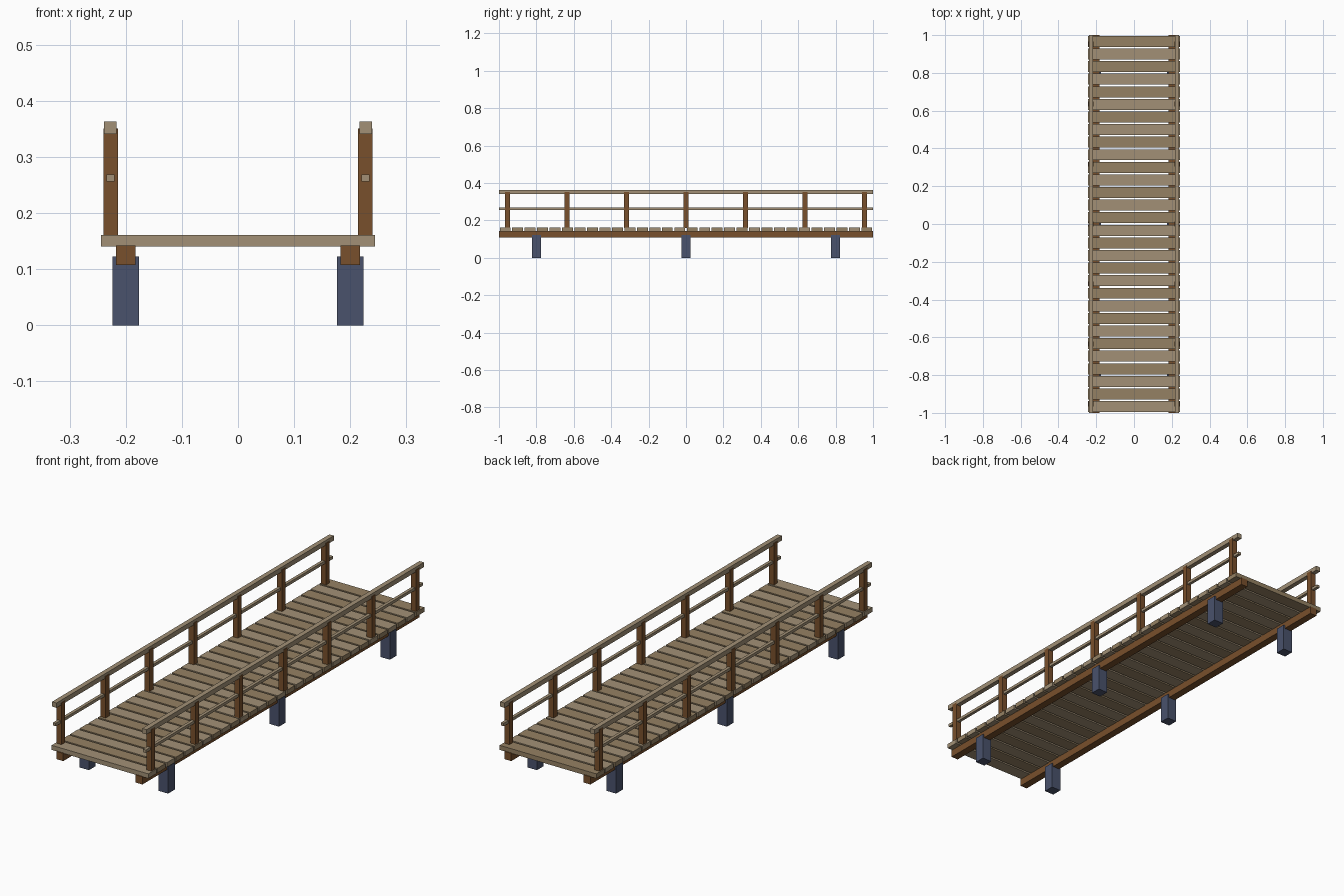
import bpy

if "Cube" in bpy.data.objects:
    bpy.data.objects.remove(bpy.data.objects["Cube"])


def material(name, rgb):
    m = bpy.data.materials.new(name)
    m.diffuse_color = (*rgb, 1)
    m.use_nodes = True
    m.node_tree.nodes["Principled BSDF"].inputs["Base Color"].default_value = m.diffuse_color
    return m


light_wood = material("light_wood", (0.36, 0.28, 0.18))
mid_wood = material("mid_wood", (0.30, 0.22, 0.125))
brown_wood = material("brown_wood", (0.19, 0.08, 0.025))
slate = material("slate", (0.068, 0.085, 0.15))


def box(name, x, y, z, mat):
    """Box from (min, max) ranges on each axis."""
    bpy.ops.mesh.primitive_cube_add(size=1, location=[sum(r) / 2 for r in (x, y, z)])
    o = bpy.context.object
    o.name = name
    o.scale = [r[1] - r[0] for r in (x, y, z)]
    bpy.ops.object.transform_apply(location=False, rotation=False, scale=True)
    o.data.materials.append(mat)
    return o


def span(centre, width):
    return (centre - width / 2, centre + width / 2)


# Deck planks with narrow gaps
PLANKS = 30
pitch = 2 / PLANKS
for i in range(PLANKS):
    y = -1 + pitch * (i + 0.5)
    box(f"deck_plank_{i + 1}", (-0.244, 0.244), span(y, 0.058), (0.14, 0.161),
        mid_wood if i % 2 else light_wood)

for side, s in (("left", -1), ("right", 1)):
    # Long beam under the deck
    box(f"{side}_beam", span(s * 0.2, 0.035), (-1, 1), (0.107, 0.142), brown_wood)

    # Supporting piers
    for i, y in enumerate((-0.8, 0, 0.8)):
        box(f"{side}_pier_{i + 1}", span(s * 0.2, 0.048), span(y, 0.048), (0, 0.123), slate)

    # Railing posts
    for i in range(7):
        box(f"{side}_railing_post_{i + 1}", span(s * 0.227, 0.026),
            span((i - 3) * 0.318, 0.026), (0.16, 0.351), brown_wood)

    # Handrail and middle rail
    box(f"{side}_handrail", span(s * 0.2275, 0.022), (-1, 1), (0.341, 0.363), light_wood)
    box(f"{side}_middle_rail", span(s * 0.2275, 0.014), (-1, 1), (0.256, 0.269), light_wood)
